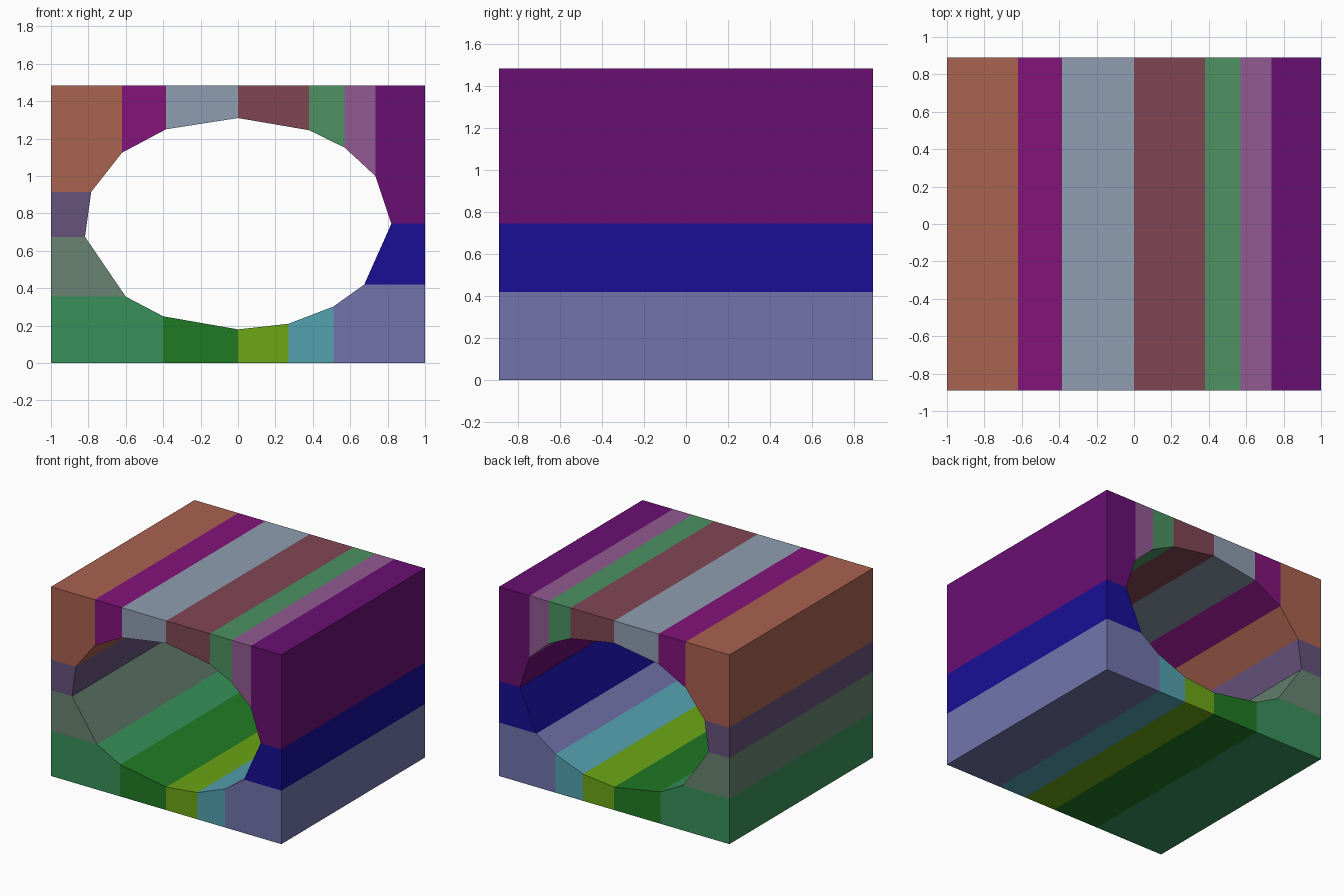
import bpy, bmesh

if "Cube" in bpy.data.objects:
    bpy.data.objects.remove(bpy.data.objects["Cube"])

HALF_DEPTH, TOP, SIDE = 0.89, 1.485, 1.0

# Tunnel outline (x, z), clockwise from the crown
BORE = [(0, 1.31), (0.38, 1.245), (0.57, 1.152), (0.735, 1.0), (0.82, 0.745),
        (0.675, 0.42), (0.51, 0.302), (0.27, 0.21), (0, 0.18), (-0.4, 0.25),
        (-0.6, 0.355), (-0.818, 0.675), (-0.785, 0.915), (-0.62, 1.125), (-0.385, 1.25)]


def linear(c):
    c /= 255
    return c / 12.92 if c <= 0.04045 else ((c + 0.055) / 1.055) ** 2.4


def block(name, profile, rgb):
    """Extrude an x-z profile through the full depth."""
    bm = bmesh.new()
    face = bm.faces.new([bm.verts.new((x, -HALF_DEPTH, z)) for x, z in profile])
    ext = bmesh.ops.extrude_face_region(bm, geom=[face])["geom"]
    bmesh.ops.translate(bm, vec=(0, 2 * HALF_DEPTH, 0),
                        verts=[v for v in ext if isinstance(v, bmesh.types.BMVert)])
    bmesh.ops.recalc_face_normals(bm, faces=bm.faces)
    mesh = bpy.data.meshes.new(name)
    bm.to_mesh(mesh)
    bm.free()
    mat = bpy.data.materials.new(name)
    mat.diffuse_color = (*[linear(c) for c in rgb], 1)
    mat.use_nodes = True
    mat.node_tree.nodes["Principled BSDF"].inputs["Base Color"].default_value = mat.diffuse_color
    mesh.materials.append(mat)
    bpy.context.collection.objects.link(bpy.data.objects.new(name, mesh))


def segment(name, i, direction, rgb, corner=None):
    """Block between bore points i and i+1, carried out to the outer walls."""
    a, b = BORE[i], BORE[(i + 1) % len(BORE)]
    walls = {"up": lambda p: (p[0], TOP), "down": lambda p: (p[0], 0),
             "left": lambda p: (-SIDE, p[1]), "right": lambda p: (SIDE, p[1])}
    first, last = direction if corner else (direction, direction)
    outer = [walls[last](b)] + ([corner] if corner else []) + [walls[first](a)]
    block(name, [a, b] + outer, rgb)


# Roof strips
segment("roof_strip_left", 13, "up", (131, 20, 122))
segment("roof_strip_centre_left", 14, "up", (143, 158, 176))
segment("roof_strip_centre_right", 0, "up", (128, 70, 84))
segment("roof_strip_right", 1, "up", (76, 146, 98))
segment("roof_strip_far_right", 2, "up", (146, 90, 146))

# Side wall strips
segment("right_wall_strip", 4, "right", (25, 15, 150))
segment("left_wall_lower_strip", 10, "left", (104, 132, 114))
segment("left_wall_upper_strip", 11, "left", (102, 82, 124))

# Floor strips
segment("floor_strip_right", 6, "down", (84, 162, 176))
segment("floor_strip_centre_right", 7, "down", (108, 166, 22))
segment("floor_strip_centre_left", 8, "down", (32, 122, 36))

# Corner blocks
segment("top_right_corner", 3, ("up", "right"), (106, 15, 114), (SIDE, TOP))
segment("bottom_right_corner", 5, ("right", "down"), (114, 116, 172), (SIDE, 0))
segment("bottom_left_corner", 9, ("down", "left"), (56, 144, 90), (-SIDE, 0))
segment("top_left_corner", 12, ("left", "up"), (170, 98, 80), (-SIDE, TOP))
